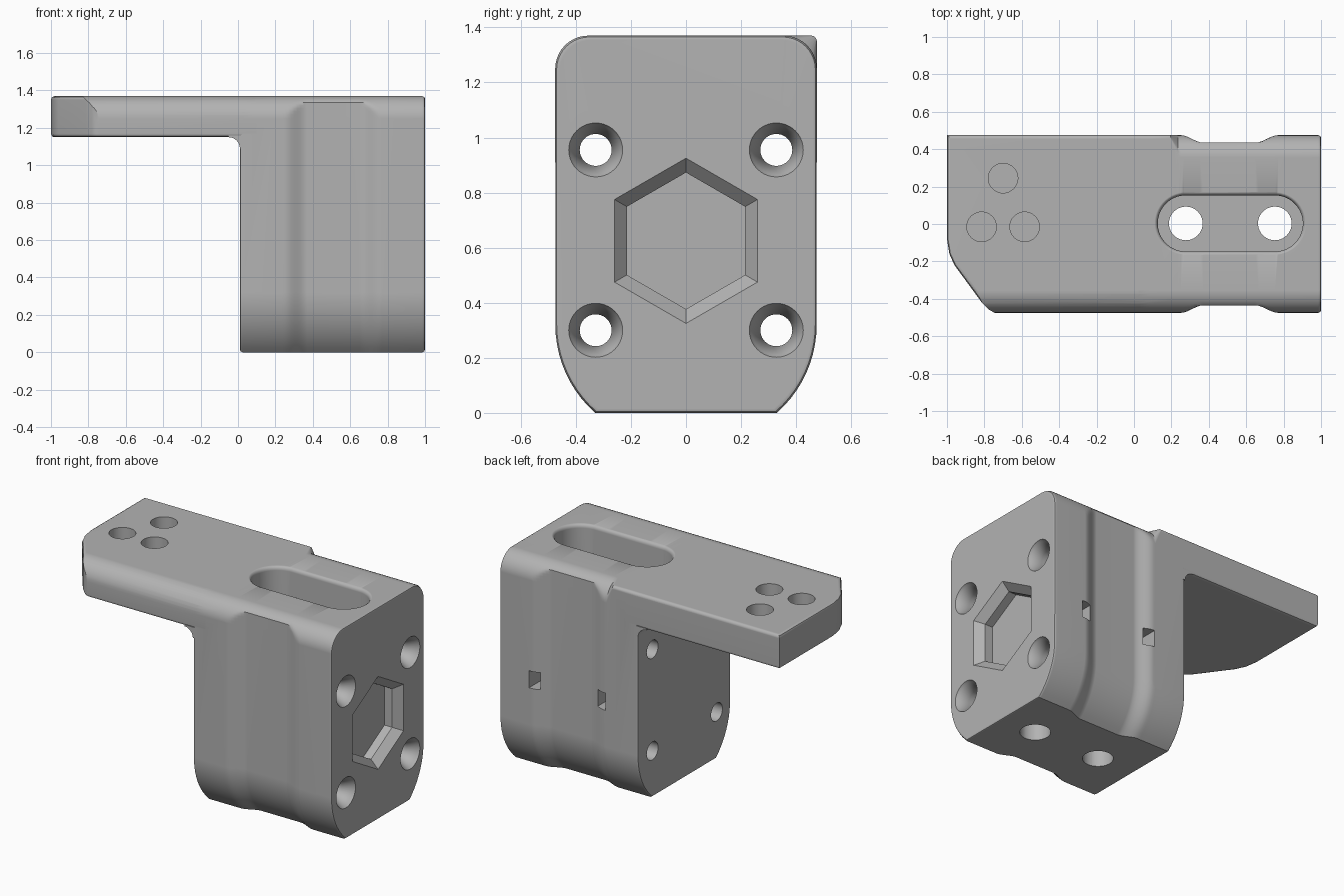
import bpy, bmesh
from math import sin, cos, pi, radians

if "Cube" in bpy.data.objects:
    bpy.data.objects.remove(bpy.data.objects["Cube"], do_unlink=True)

grey = bpy.data.materials.new("plain grey")
grey.use_nodes = True
COLOUR = (0.45, 0.45, 0.45, 1)
grey.diffuse_color = COLOUR
grey.node_tree.nodes["Principled BSDF"].inputs["Base Color"].default_value = COLOUR

HALF, TOP, ARM_Z, ROUND, EDGE = 0.475, 1.37, 1.15, 0.12, 0.02


def loft(name, rings):
    """Skin a closed solid through rings with equal point counts."""
    bm = bmesh.new()
    rows = [[bm.verts.new(p) for p in ring] for ring in rings]
    n = len(rows[0])
    for a, b in zip(rows, rows[1:]):
        for i in range(n):
            j = (i + 1) % n
            bm.faces.new((a[i], a[j], b[j], b[i]))
    bm.faces.new(rows[0])
    bm.faces.new(rows[-1])
    bmesh.ops.recalc_face_normals(bm, faces=bm.faces)
    mesh = bpy.data.meshes.new(name)
    bm.to_mesh(mesh)
    bm.free()
    mesh.materials.append(grey)
    obj = bpy.data.objects.new(name, mesh)
    bpy.context.collection.objects.link(obj)
    return obj


def combine(target, tool, operation):
    """Apply a boolean and discard the tool object."""
    mod = target.modifiers.new("combine", "BOOLEAN")
    mod.operation, mod.object, mod.solver = operation, tool, "EXACT"
    graph = bpy.context.evaluated_depsgraph_get()
    mesh = bpy.data.meshes.new_from_object(target.evaluated_get(graph))
    target.modifiers.clear()
    target.data = mesh
    bpy.data.objects.remove(tool, do_unlink=True)


def turned(name, axis, u, v, steps, n=40, stretch=0):
    """Round, hexagonal or (with stretch) slot-shaped solid along x or z."""
    rings = []
    for t, r in steps:
        ring = []
        for i in range(n):
            a = 2 * pi * (i + 0.5 * (stretch > 0)) / n
            p = r * cos(a) + (stretch if cos(a) > 0 else -stretch)
            q = r * sin(a)
            ring.append((t, u + q, v + p) if axis == "x" else (u + p, v + q, t))
        rings.append(ring)
    return loft(name, rings)


def top_arc(r, d=0.0):
    return [(min(HALF - r + r * cos(b), HALF - d), TOP - r + r * sin(b))
            for b in (radians(90 * i / 10) for i in range(11))]


def side(d, r):
    """Half of the body outline, from the foot up to the top."""
    foot = [(0.049 + 0.4256 * cos(a) - d, 0.32 - 0.4256 * sin(a))
            for a in (radians(48.75 * (1 - i / 10)) for i in range(11))]
    return foot + top_arc(r, d)


def section(x, d=0.0, back_r=ROUND, inset=0.0):
    pts = side(d, back_r) + [(-y, z) for y, z in reversed(side(d, ROUND))]
    mid = TOP / 2
    return [(x, y * (1 - inset / HALF), mid + (z - mid) * (1 - inset / mid))
            for y, z in pts]


# Body with the waisted sides
steps = [i / 7 for i in range(8)]
ease = lambda t: 0.04 * t * t * (3 - 2 * t)
rings = [section(0.01, 0, EDGE, 0.015), section(0.014, 0, EDGE, 0.005),
         section(0.025, 0, EDGE), section(0.195, 0, EDGE), section(0.235)]
rings += [section(0.25 + 0.12 * t, ease(t)) for t in steps]
rings += [section(0.65 + 0.12 * t, ease(1 - t)) for t in steps]
rings += [section(0.985), section(0.996, 0, ROUND, 0.005), section(1.0, 0, ROUND, 0.015)]
bracket = loft("bracket", rings)

# Flat arm, trimmed to its plan outline
low = [(HALF - EDGE, ARM_Z), (HALF - EDGE * 0.3, ARM_Z + EDGE * 0.3), (HALF, ARM_Z + EDGE)]
profile = low + top_arc(EDGE) + [(-y, z) for y, z in reversed(low + top_arc(ROUND))]
arm = loft("arm", [[(x, y, z) for y, z in profile] for x in (-1.1, 0.1)])
outline = [(-1, 0.6), (-1, -0.08), (-0.987, -0.16), (-0.96, -0.22), (-0.81, -0.425),
           (-0.78, -0.455), (-0.74, -0.478), (-0.7, -0.485), (0.3, -0.485), (0.3, 0.6)]
layers = [(1.1, EDGE), (ARM_Z, EDGE), (1.156, 0.006), (1.17, 0),
          (1.35, 0), (1.364, 0.006), (TOP, EDGE), (1.42, EDGE)]
trim = loft("arm_outline", [[(x + e * 0.85, y + e * 0.5, z) for x, y in outline]
                            for z, e in layers])
combine(arm, trim, "INTERSECT")
combine(bracket, arm, "UNION")

# Fillet under the arm
curve = [(-0.05 + 0.06 * sin(a), 1.09 + 0.06 * cos(a))
         for a in (radians(90 * i / 8) for i in range(9))]
wedge = curve + [(0.04, 1.09), (0.04, 1.16), (-0.05, 1.16)]
fillet = loft("arm_fillet", [[(x, y, z) for x, z in wedge] for y in (-HALF, HALF)])
combine(bracket, fillet, "UNION")

cutters = []
# Top slot with a softened rim, and the two bores in its floor
cutters.append(turned("slot", "z", 0.515, 0.003,
                      [(1.0, 0.15), (1.345, 0.15), (1.357, 0.153), (1.365, 0.159),
                       (TOP, 0.168), (1.42, 0.168)], 48, 0.238))
for x in (0.277, 0.753):
    cutters.append(turned("bore", "z", x, 0.003, [(-0.1, 0.09), (1.1, 0.09)]))
    # Small side window into each bore
    corners = ((-0.035, 0.555), (0.035, 0.555), (0.035, 0.665), (-0.035, 0.665))
    cutters.append(loft("window", [[(x + u, y, z) for u, z in corners]
                                   for y in (0.05, 0.6)]))

# Countersunk screw holes through the end face
for y in (-0.328, 0.328):
    for z in (0.3, 0.955):
        cutters.append(turned("screw_hole", "x", y, z,
                              [(-0.1, 0.058), (0.93, 0.058), (0.985, 0.09),
                               (1.0, 0.098), (1.1, 0.098)]))

# Hexagonal recess with a sloped rim
cutters.append(turned("hex_recess", "x", 0, 0.625,
                      [(0.895, 0.248), (0.95, 0.248), (1.0, 0.3), (1.1, 0.3)], 6))

# Blind round pockets in the arm
for x, y in ((-0.7, 0.245), (-0.815, -0.015), (-0.585, -0.015)):
    cutters.append(turned("pocket", "z", x, y, [(1.21, 0.079), (1.5, 0.079)]))

for cutter in cutters:
    combine(bracket, cutter, "DIFFERENCE")

# Smooth shading with crisp edges
bpy.ops.object.select_all(action="DESELECT")
bracket.select_set(True)
bpy.context.view_layer.objects.active = bracket
bpy.ops.object.shade_smooth_by_angle(angle=radians(32))
weighted = bracket.modifiers.new("weighted normals", "WEIGHTED_NORMAL")
weighted.keep_sharp = True
